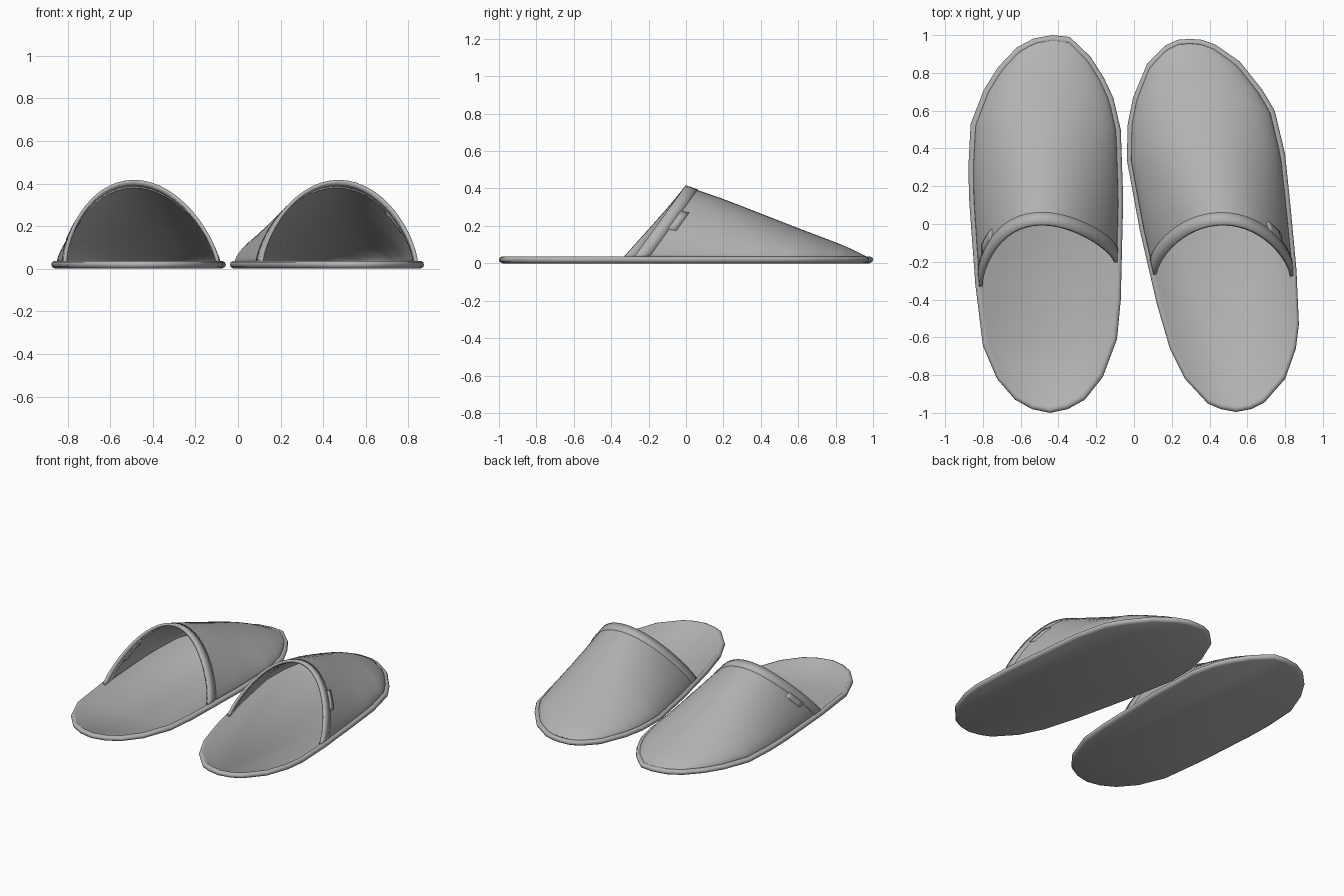
import bpy, bmesh, math

if "Cube" in bpy.data.objects:
    bpy.data.objects.remove(bpy.data.objects["Cube"])

# Sole outlines as (x, y): each side runs from toe to heel
LEFT = dict(
    west=[(-.43, 1), (-.53, .983), (-.62, .935), (-.72, .83), (-.795, .71), (-.865, .53), (-.877, .3), (-.873, .13),
          (-.84, -.32), (-.80, -.645), (-.725, -.82), (-.63, -.93), (-.54, -.98), (-.445, -1)],
    east=[(-.43, 1), (-.34, .99), (-.23, .885), (-.16, .775), (-.11, .67), (-.07, .5), (-.057, .13), (-.07, -.4),
          (-.09, -.61), (-.165, -.81), (-.26, -.93), (-.35, -.98), (-.445, -1)],
    base=(-.335, -.205), tag=(2.42, 2.72), skew=-.035)
RIGHT = dict(
    west=[(.295, .98), (.23, .975), (.165, .945), (.07, .85), (-.005, .67), (-.033, .53), (-.038, .34), (.03, -.03),
          (.12, -.42), (.19, -.66), (.27, -.82), (.39, -.95), (.46, -.98), (.54, -.995)],
    east=[(.295, .98), (.36, .975), (.43, .95), (.56, .86), (.68, .71), (.745, .6), (.80, .37), (.83, .08), (.86, -.24),
          (.873, -.53), (.857, -.66), (.80, -.82), (.69, -.945), (.62, -.98), (.54, -.995)],
    base=(-.27, -.28), tag=(.55, .85), skew=0)
# Height of the upper along its ridge, as (y, z)
RIDGE = [(-.1, .425), (0, .408), (.05, .39), (.2, .338), (.4, .26), (.6, .182), (.8, .106), (.88, .073), (.965, .03)]

fabric = bpy.data.materials.new("grey_fabric")
fabric.diffuse_color = (.45, .45, .45, 1)
fabric.use_nodes = True
fabric.node_tree.nodes["Principled BSDF"].inputs["Base Color"].default_value = fabric.diffuse_color


def interp(pts, k):
    pts = sorted(pts)
    if k <= pts[0][0]:
        return pts[0][1]
    for (a, va), (b, vb) in zip(pts, pts[1:]):
        if k <= b:
            return va + (vb - va) * (k - a) / (b - a)
    return pts[-1][1]


def finish(name, bm, thickness=0, angle=35):
    bmesh.ops.recalc_face_normals(bm, faces=bm.faces)
    me = bpy.data.meshes.new(name)
    bm.to_mesh(me)
    bm.free()
    me.materials.append(fabric)
    ob = bpy.data.objects.new(name, me)
    bpy.context.collection.objects.link(ob)
    if thickness:
        mod = ob.modifiers.new("thickness", 'SOLIDIFY')
        mod.thickness, mod.offset = thickness, 0
    bpy.ops.object.select_all(action='DESELECT')
    bpy.context.view_layer.objects.active = ob
    ob.select_set(True)
    bpy.ops.object.shade_smooth_by_angle(angle=math.radians(angle))
    return ob


def inset(pts, d):
    # shrink about the slanted middle line by about d on every side
    xs = [p[0] for p in pts]
    cx = (min(xs) + max(xs)) / 2
    hw = (max(xs) - min(xs)) / 2
    slant = lambda y: (pts[0][0] - cx) * y
    return [(cx + slant(y) + (x - cx - slant(y)) * (1 - d / hw), y * (1 - d)) for x, y in pts]


def sole(name, shoe):
    outline = shoe['east'] + shoe['west'][-2:0:-1]
    bm = bmesh.new()
    rings = []
    for d, z in [(.02, 0), (.004, .008), (0, .02), (.004, .031), (.016, .036), (.03, .035), (.036, .03)]:
        rings.append([bm.verts.new((x, y, z)) for x, y in inset(outline, d)])
    n = len(outline)
    for a, b in zip(rings, rings[1:]):
        for i in range(n):
            bm.faces.new((a[i], a[(i + 1) % n], b[(i + 1) % n], b[i]))
    bm.faces.new(rings[0])
    bm.faces.new(rings[-1])
    finish(name, bm, angle=50)


def upper_patch(name, shoe, t0, t1, v0, v1, nt, nv, thickness):
    # patch of the arched upper: t goes across the foot, v from opening to toe
    n_east = len(shoe['east'])
    loop = inset(shoe['east'] + shoe['west'], .03)
    east = [(y, x) for x, y in loop[:n_east]]
    west = [(y, x) for x, y in loop[n_east:]]
    tip = east[0][0]

    def point(t, v):
        f = math.sin(v * math.pi / 2)
        yw, ye = (b + (tip - b) * f for b in shoe['base'])
        yc = -.005 + (tip + .005) * f
        c, w = math.cos(t), max(0, math.sin(t)) ** 1.36
        m = (1 + c) / 2
        x = interp(west, yw) * (1 - m) + interp(east, ye) * m + shoe['skew'] * w * (1 - f)
        y = (yw * (1 - m) + ye * m) * (1 - w) + yc * w
        return x, y, .03 + (interp(RIDGE, yc) - .03) * w

    bm = bmesh.new()
    grid = [[bm.verts.new(point(t0 + (t1 - t0) * i / nt, v0 + (v1 - v0) * j / nv))
             for i in range(nt + 1)] for j in range(nv + 1)]
    for a, b in zip(grid, grid[1:]):
        for i in range(nt):
            bm.faces.new((a[i], a[i + 1], b[i + 1], b[i]))
    finish(name, bm, thickness)


for side, shoe in (("left", LEFT), ("right", RIGHT)):
    sole(side + "_sole", shoe)
    upper_patch(side + "_upper", shoe, 0, math.pi, 0, .985, 28, 24, .011)
    # edging around the opening
    upper_patch(side + "_opening_trim", shoe, 0, math.pi, 0, .042, 28, 2, .018)
    # small sewn-in side tab
    upper_patch(side + "_side_tab", shoe, *shoe['tag'], .038, .065, 4, 1, .022)
